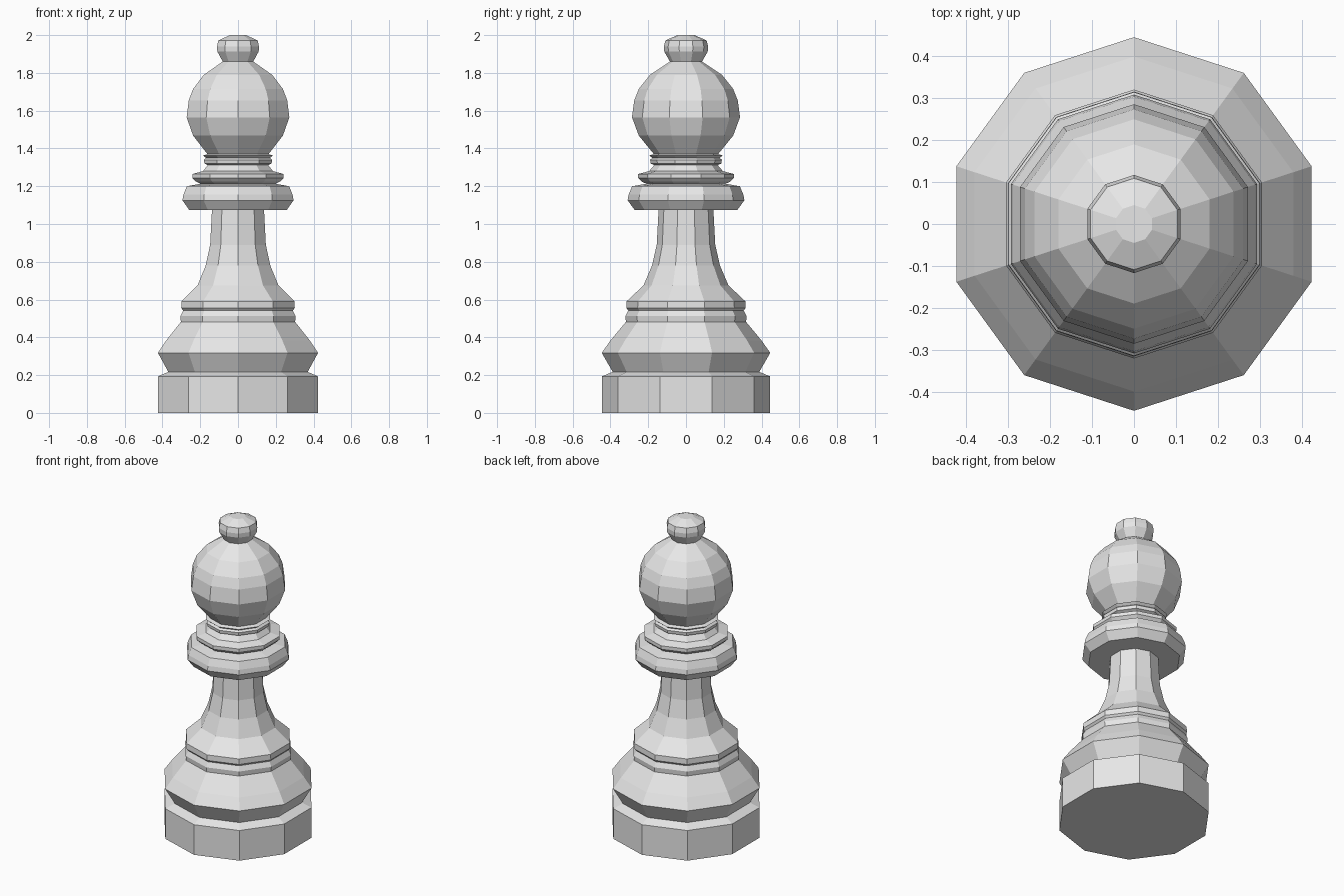
import bpy, bmesh
from math import cos, sin, pi

cube = bpy.data.objects.get("Cube")
if cube:
    bpy.data.objects.remove(cube, do_unlink=True)

SIDES = 10

grey = bpy.data.materials.new("light_grey")
grey.use_nodes = True
colour = (0.8, 0.8, 0.8, 1)
grey.diffuse_color = colour
grey.node_tree.nodes["Principled BSDF"].inputs["Base Color"].default_value = colour


def lathe(name, profile):
    """Turn (radius, height) points round z, with corners on the y axis."""
    bm = bmesh.new()
    rings = []
    for r, z in profile:
        if r == 0:
            rings.append([bm.verts.new((0, 0, z))] * SIDES)
        else:
            angles = [pi / 2 + 2 * pi * i / SIDES for i in range(SIDES)]
            rings.append([bm.verts.new((r * cos(a), r * sin(a), z)) for a in angles])
    for low, high in zip(rings, rings[1:]):
        for i in range(SIDES):
            j = (i + 1) % SIDES
            corners = dict.fromkeys((low[i], low[j], high[j], high[i]))
            bm.faces.new(list(corners))
    mesh = bpy.data.meshes.new(name)
    bm.to_mesh(mesh)
    bm.free()
    mesh.materials.append(grey)
    obj = bpy.data.objects.new(name, mesh)
    bpy.context.collection.objects.link(obj)


# Straight foot and the flared body above it
lathe("foot", [(0, 0), (0.446, 0), (0.446, 0.193), (0.388, 0.217)])
lathe("base_body", [(0.388, 0.217), (0.446, 0.318), (0.40, 0.383), (0.318, 0.482)])

# Double band with a groove
lathe("base_band", [(0.318, 0.482), (0.321, 0.512), (0.305, 0.542),
                    (0.316, 0.555), (0.315, 0.59)])

# Tapering stem
lathe("stem", [(0.315, 0.59), (0.225, 0.675), (0.18, 0.78),
               (0.155, 0.89), (0.145, 1.075)])

# Wide collar and the thin rings above it
lathe("collar", [(0.145, 1.075), (0.272, 1.075), (0.309, 1.125),
                 (0.304, 1.155), (0.285, 1.2), (0.21, 1.213)])
lathe("middle_ring", [(0.21, 1.213), (0.235, 1.225), (0.253, 1.243),
                      (0.253, 1.265), (0.195, 1.28), (0.168, 1.312)])
lathe("neck_ring", [(0.168, 1.312), (0.187, 1.32), (0.19, 1.34),
                    (0.178, 1.35), (0.195, 1.363), (0.17, 1.37)])

# Rounded head and the knob on top
lathe("head", [(0.17, 1.37), (0.25, 1.468), (0.286, 1.565), (0.274, 1.655),
               (0.25, 1.715), (0.19, 1.79), (0.085, 1.86)])
lathe("knob", [(0.085, 1.86), (0.115, 1.913), (0.117, 1.94),
               (0.109, 1.972), (0.045, 2), (0, 2)])
